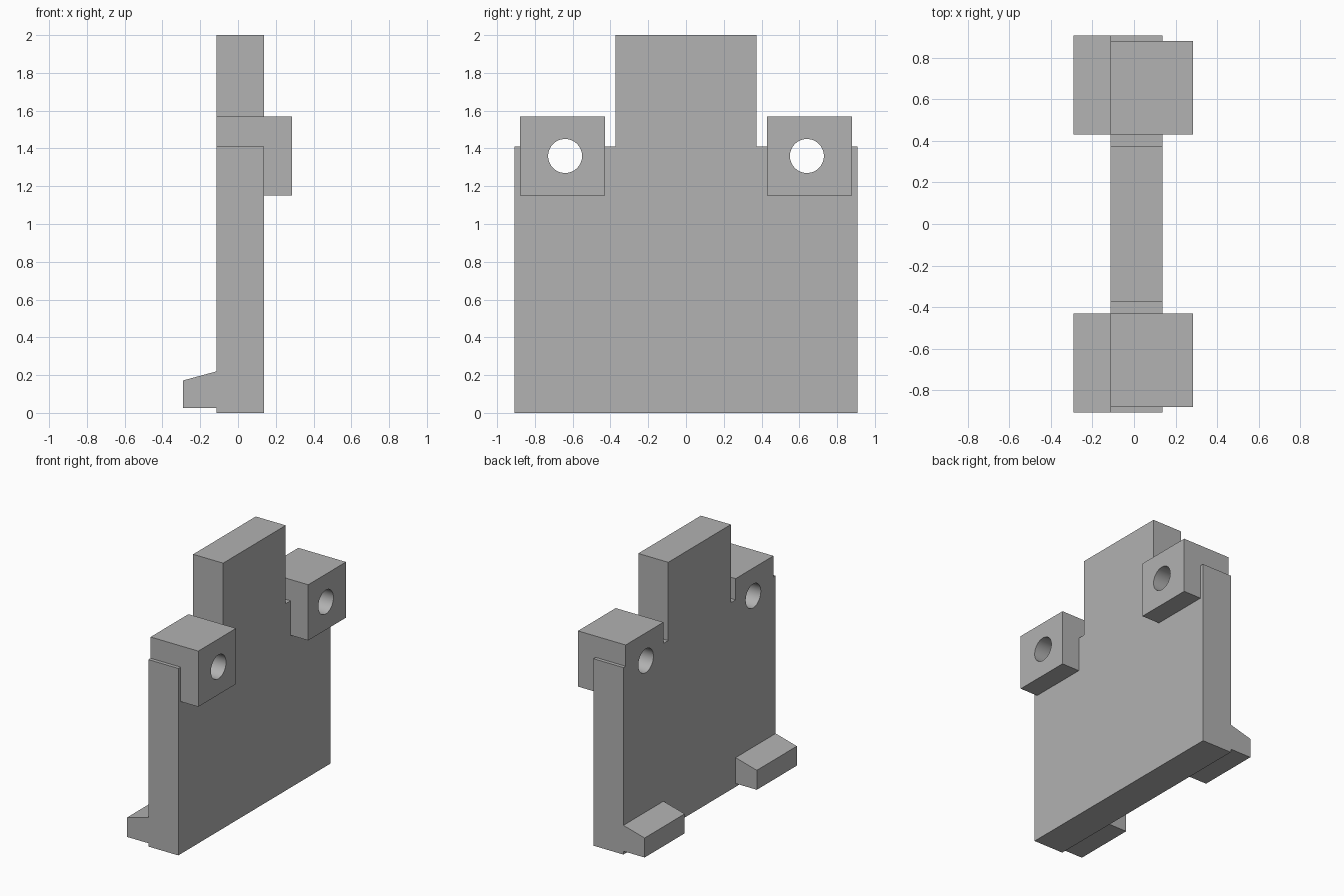
import bpy
import bmesh
import math
from mathutils import Vector

cube = bpy.data.objects.get("Cube")
if cube:
    bpy.data.objects.remove(cube, do_unlink=True)

# Single plain grey
GREY = (0.445, 0.445, 0.445, 1.0)
grey = bpy.data.materials.new("plain_grey")
grey.use_nodes = True
grey.diffuse_color = GREY
grey.node_tree.nodes["Principled BSDF"].inputs["Base Color"].default_value = GREY

BACK, FACE = -0.113, 0.137      # plate thickness along x
LUG_FACE = 0.285
HOLE_Y, HOLE_Z, HOLE_R = 0.64, 1.36, 0.09


def extrude(name, points, direction):
    """Solid made by extruding a closed outline along a direction."""
    bm = bmesh.new()
    face = bm.faces.new([bm.verts.new(p) for p in points])
    result = bmesh.ops.extrude_face_region(bm, geom=[face])
    moved = [g for g in result["geom"] if isinstance(g, bmesh.types.BMVert)]
    bmesh.ops.translate(bm, verts=moved, vec=Vector(direction))
    bmesh.ops.recalc_face_normals(bm, faces=bm.faces)
    mesh = bpy.data.meshes.new(name)
    bm.to_mesh(mesh)
    bm.free()
    obj = bpy.data.objects.new(name, mesh)
    bpy.context.collection.objects.link(obj)
    mesh.materials.append(grey)
    return obj


def drill(obj, y):
    """Cut a round hole along x."""
    bpy.ops.mesh.primitive_cylinder_add(
        vertices=48, radius=HOLE_R, depth=2,
        location=(0, y, HOLE_Z), rotation=(0, math.pi / 2, 0))
    cutter = bpy.context.object
    cutter.hide_render = True
    cutter.data.materials.append(grey)
    mod = obj.modifiers.new("hole", 'BOOLEAN')
    mod.operation = 'DIFFERENCE'
    mod.solver = 'EXACT'
    mod.object = cutter
    bpy.context.view_layer.objects.active = obj
    bpy.ops.object.modifier_apply(modifier=mod.name)
    bpy.data.objects.remove(cutter, do_unlink=True)


def smooth(obj):
    bpy.ops.object.select_all(action='DESELECT')
    obj.select_set(True)
    bpy.context.view_layer.objects.active = obj
    bpy.ops.object.shade_smooth_by_angle(angle=math.radians(30))


# Plate with central tab and the two lug backs, outlined as a mirrored half
half = [(0.907, 0), (0.907, 1.41), (0.88, 1.41), (0.88, 1.57),
        (0.43, 1.57), (0.43, 1.41), (0.373, 1.41), (0.373, 2)]
outline = half + [(-y, z) for y, z in reversed(half)]
plate = extrude("plate", [(BACK, y, z) for y, z in outline], (FACE - BACK, 0, 0))

for side, label in ((-1, "front"), (1, "back")):
    # Drilled lug standing out from the plate
    corners = [(0.43, 1.15), (0.88, 1.15), (0.88, 1.57), (0.43, 1.57)]
    lug = extrude(label + "_lug", [(FACE, side * y, z) for y, z in corners],
                  (LUG_FACE - FACE, 0, 0))
    drill(lug, side * HOLE_Y)
    drill(plate, side * HOLE_Y)
    smooth(lug)

    # Sloped foot on the opposite face
    profile = [(BACK, 0.025), (-0.29, 0.025), (-0.29, 0.172), (BACK, 0.22)]
    extrude(label + "_foot", [(x, side * 0.43, z) for x, z in profile],
            (0, side * 0.477, 0))

smooth(plate)
